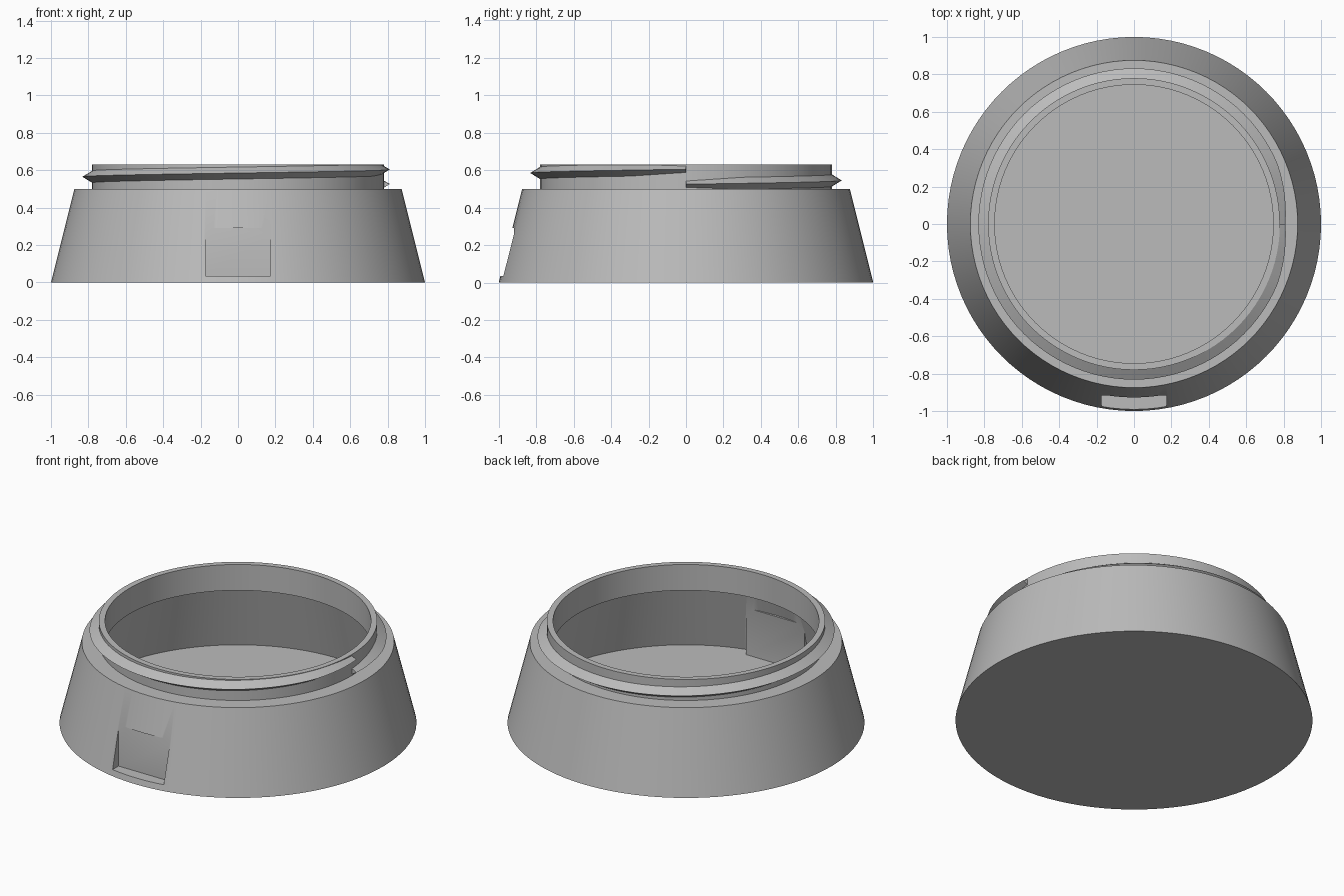
import bpy, bmesh, math

cube = bpy.data.objects.get("Cube")
if cube:
    bpy.data.objects.remove(cube, do_unlink=True)

SEG = 96
grey = bpy.data.materials.new("mid_grey")
grey.use_nodes = True
grey.diffuse_color = (0.5, 0.5, 0.5, 1)
grey.node_tree.nodes["Principled BSDF"].inputs["Base Color"].default_value = (0.5, 0.5, 0.5, 1)


def add_object(name, bm):
    bmesh.ops.recalc_face_normals(bm, faces=bm.faces)
    mesh = bpy.data.meshes.new(name)
    bm.to_mesh(mesh)
    bm.free()
    mesh.materials.append(grey)
    ob = bpy.data.objects.new(name, mesh)
    bpy.context.collection.objects.link(ob)
    return ob


def lathe(name, profile):
    """Closed solid of revolution from (radius, height) points."""
    bm = bmesh.new()
    rings = [[bm.verts.new((r * math.cos(a), r * math.sin(a), z))
              for a in (math.tau * i / SEG for i in range(SEG))] for r, z in profile]
    for low, high in zip(rings, rings[1:]):
        for i in range(SEG):
            j = (i + 1) % SEG
            bm.faces.new((low[i], low[j], high[j], high[i]))
    bm.faces.new(rings[0][::-1])
    bm.faces.new(rings[-1])
    return add_object(name, bm)


def box(name, half_x, y, z):
    bm = bmesh.new()
    bmesh.ops.create_cube(bm, size=1)
    for v in bm.verts:
        v.co = (2 * half_x * v.co.x, y[v.co.y > 0], z[v.co.z > 0])
    return add_object(name, bm)


def activate(ob):
    bpy.ops.object.select_all(action='DESELECT')
    ob.select_set(True)
    bpy.context.view_layer.objects.active = ob


def subtract(ob, cutter):
    cutter.hide_render = True
    activate(ob)
    mod = ob.modifiers.new("cut", 'BOOLEAN')
    mod.operation = 'DIFFERENCE'
    mod.solver = 'EXACT'
    mod.object = cutter
    bpy.ops.object.modifier_apply(modifier=mod.name)
    bpy.data.objects.remove(cutter, do_unlink=True)


def smooth(ob):
    activate(ob)
    bpy.ops.object.shade_smooth_by_angle(angle=math.radians(25))


# Tapered cup with a narrower neck
body = lathe("tapered_base", [(1, 0), (0.875, 0.5), (0.78, 0.5), (0.78, 0.63)])

# Hollow inside, keeping a wall behind the front recess
cavity = lathe("cavity", [(0.956, 0.035), (0.847, 0.47), (0.745, 0.47), (0.745, 0.7)])
subtract(cavity, box("recess_backing", 0.2, (-1.1, -0.87), (0, 0.325)))
subtract(body, cavity)

# Rectangular recess in the front
subtract(body, box("front_recess", 0.175, (-1.1, -0.918), (0.035, 0.29)))
smooth(body)

# Single-turn screw thread, lower at its ends
bm = bmesh.new()
sections = []
for i in range(SEG + 1):
    a = math.tau * i / SEG
    fade = min(1, min(i, SEG - i) / 6)
    depth = 0.03 + 0.022 * fade
    half = 0.02 + 0.015 * fade
    z = 0.525 + 0.08 * i / SEG
    sections.append([bm.verts.new((r * math.cos(a), r * math.sin(a), min(h, 0.63)))
                     for r, h in ((0.775, z - half), (0.78 + depth, z), (0.775, z + half))])
for s, t in zip(sections, sections[1:]):
    for k in range(3):
        n = (k + 1) % 3
        bm.faces.new((s[k], s[n], t[n], t[k]))
bm.faces.new(sections[0])
bm.faces.new(sections[-1][::-1])
smooth(add_object("screw_thread", bm))
